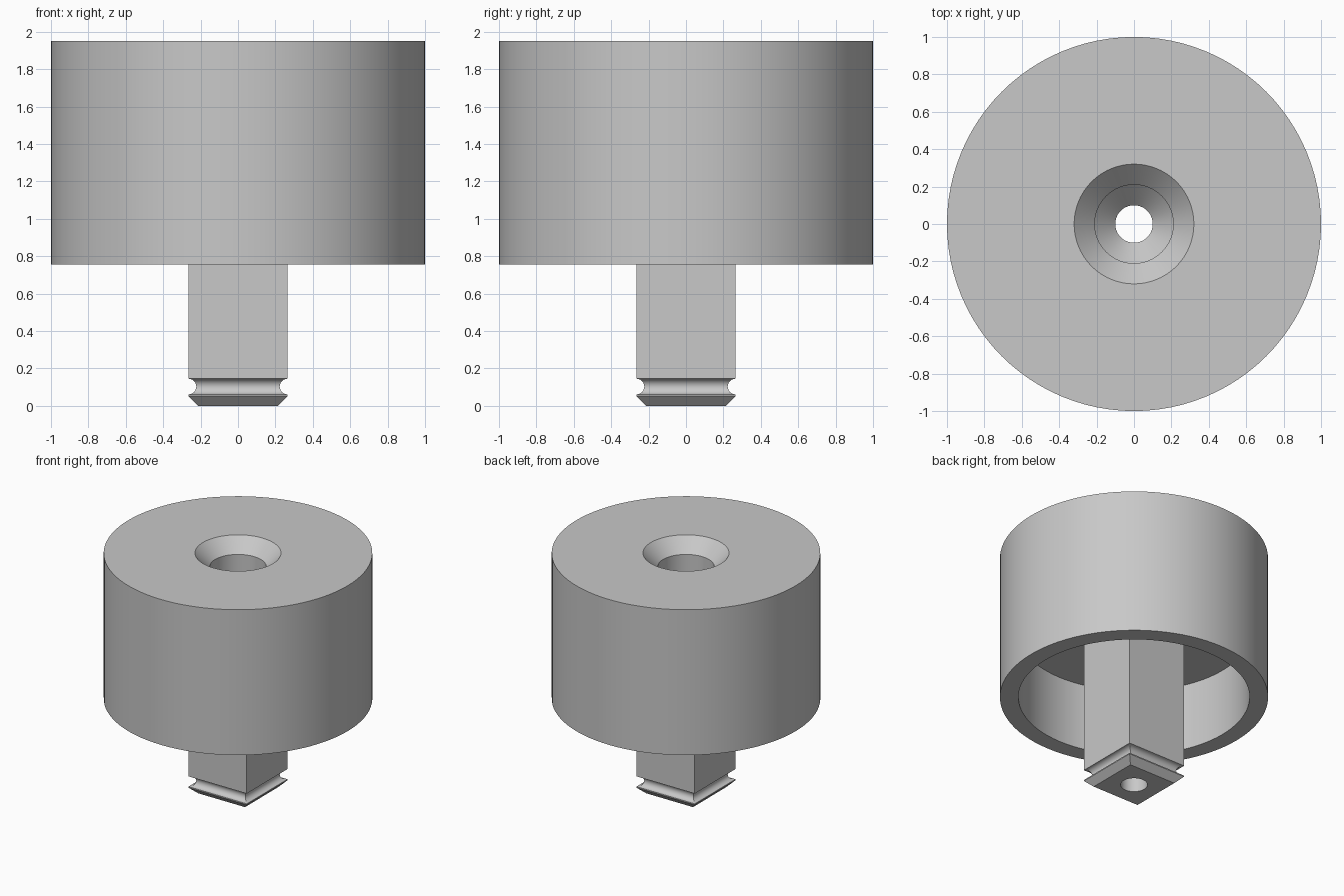
import bpy
import bmesh
import math

if "Cube" in bpy.data.objects:
    bpy.data.objects.remove(bpy.data.objects["Cube"], do_unlink=True)

SEGMENTS = 96  # a multiple of 8, so square rings get true corners

grey = bpy.data.materials.new("plain grey")
grey.use_nodes = True
colour = (0.58, 0.58, 0.58, 1)
grey.diffuse_color = colour
grey.node_tree.nodes["Principled BSDF"].inputs["Base Color"].default_value = colour


def ring_point(size, z, square, angle):
    c, s = math.cos(angle), math.sin(angle)
    scale = size / max(abs(c), abs(s)) if square else size
    return (c * scale, s * scale, z)


def sweep(name, profile):
    """Sweep a closed profile of (half width, height, is_square) around z."""
    bm = bmesh.new()
    rings = []
    for size, z, square in profile:
        rings.append([bm.verts.new(ring_point(size, z, square, math.tau * i / SEGMENTS))
                      for i in range(SEGMENTS)])
    for k, a in enumerate(rings):
        b = rings[(k + 1) % len(rings)]
        for i in range(SEGMENTS):
            j = (i + 1) % SEGMENTS
            bm.faces.new((a[i], a[j], b[j], b[i]))
    bmesh.ops.recalc_face_normals(bm, faces=bm.faces)
    mesh = bpy.data.meshes.new(name)
    bm.to_mesh(mesh)
    bm.free()
    mesh.materials.append(grey)
    obj = bpy.data.objects.new(name, mesh)
    bpy.context.collection.objects.link(obj)
    bpy.ops.object.select_all(action="DESELECT")
    obj.select_set(True)
    bpy.context.view_layer.objects.active = obj
    bpy.ops.object.shade_smooth_by_angle(angle=math.radians(25))
    return obj


BOTTOM, CEILING, TOP = 0.755, 1.306, 1.95
HOLE, BORE = 0.1, 0.21

# Round cup with a thick top, chamfered bore and screw seat
cup = [(HOLE, CEILING), (0.862, CEILING), (0.862, BOTTOM), (1, BOTTOM), (1, TOP),
       (0.32, TOP), (BORE, TOP - 0.11), (BORE, CEILING + 0.11)]
sweep("cup", [(r, z, False) for r, z in cup])

# Square shaft with a rounded groove, chamfered foot and round through hole
HALF, GROOVE_Z, GROOVE_R = 0.265, 0.103, 0.042
shaft = [(HALF, CEILING, True)]
for i in range(13):
    t = math.pi * i / 12
    shaft.append((HALF - GROOVE_R * math.sin(t), GROOVE_Z + GROOVE_R * math.cos(t), True))
shaft += [(HALF, 0.052, True), (0.213, 0, True), (HOLE, 0, False), (HOLE, CEILING, False)]
sweep("square_shaft", shaft)
